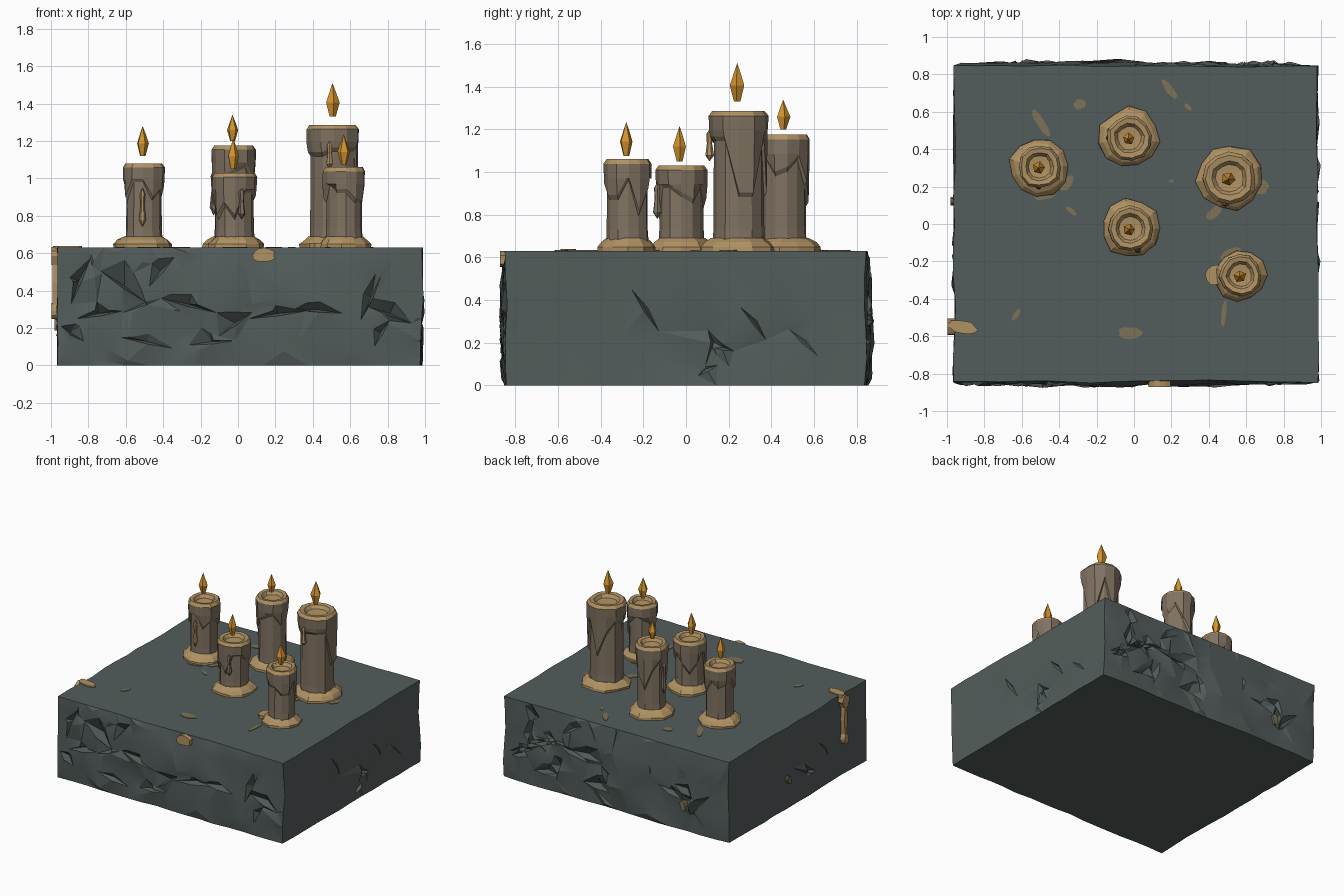
import bpy, bmesh, math, random
from mathutils import Vector, noise
from mathutils.geometry import delaunay_2d_cdt

if "Cube" in bpy.data.objects:
    bpy.data.objects.remove(bpy.data.objects["Cube"])

random.seed(7)
R = random.uniform
TOP = 0.63


def material(name, rgb):
    m = bpy.data.materials.new(name)
    m.diffuse_color = (*rgb, 1)
    m.use_nodes = True
    m.node_tree.nodes["Principled BSDF"].inputs["Base Color"].default_value = m.diffuse_color
    return m


STONE = material("dark_stone", (0.088, 0.111, 0.107))
BODY = material("candle_grey_tan", (0.215, 0.170, 0.120))
WAX = material("melted_wax", (0.43, 0.285, 0.125))
STAIN = material("thin_wax_stain", (0.21, 0.168, 0.092))
FLAME = material("flame_amber", (0.65, 0.29, 0.028))


def finish(name, bm, mats, rule=None):
    bmesh.ops.remove_doubles(bm, verts=bm.verts, dist=1e-4)
    bmesh.ops.recalc_face_normals(bm, faces=bm.faces)
    bm.normal_update()
    if rule:
        for f in bm.faces:
            f.material_index = rule(f)
    me = bpy.data.meshes.new(name)
    bm.to_mesh(me)
    bm.free()
    for m in mats:
        me.materials.append(m)
    ob = bpy.data.objects.new(name, me)
    bpy.context.collection.objects.link(ob)
    return ob


# ---- stone block: each wall is a chipped irregular triangulation ----
CX, HX, HY = 0.01, 0.972, 0.845


def wall(bm, place, W, V0, V1, nu, nv, count, rough, chips):
    """Chips are (u, v, angle, half length, width, depth) shards."""
    pts, depth, edges = [], [], []

    def add(u, v, d):
        pts.append(Vector((u, v)))
        depth.append(d)
        return len(pts) - 1

    for i in range(nu + 1):
        for j in range(nv + 1):
            if i in (0, nu) or j in (0, nv):
                add(-W + 2 * W * i / nu, V0 + (V1 - V0) * j / nv, 0)
    inside = lambda u, v: (max(-W + .025, min(W - .025, u)), max(V0 + .025, min(V1 - .025, v)))
    for _ in range(count):
        add(*inside(R(-W, W), R(V0, V1)), R(-rough, rough * .45))
    for (u, v, ang, hl, w, dep) in chips:
        a = math.radians(ang)
        t, n = Vector((math.cos(a), math.sin(a))), Vector((-math.sin(a), math.cos(a)))
        c = Vector((u, v))
        A = add(*inside(*(c - t * hl)), .005)
        B = add(*inside(*(c + t * hl)), .005)
        M = add(*inside(*(c - n * .006)), -.012)        # upper lip
        D = add(*inside(*(c + n * .008)), .0 + dep)     # deep crease
        F = add(*inside(*(c + n * w)), .004)            # far end of the shard
        edges += [(A, M), (M, B), (A, D), (D, B), (D, F)]
    vs, _, fs, orig, _, _ = delaunay_2d_cdt(pts, edges, [], 0, 1e-5, True)
    made = []
    for p, o in zip(vs, orig):
        q = Vector(place(p.x, p.y, depth[o[0]] if o else .015))
        off = noise.noise_vector(q * 4.3) * .016
        off.z = 0
        made.append(bm.verts.new(q + off))
    for f in fs:
        try:
            bm.faces.new([made[i] for i in f])
        except ValueError:
            pass


front_chips = [(-.85, .45, 70, .13, .06, .06), (-.62, .42, -35, .15, .09, .07), (-.5, .33, 20, .14, .08, .06),
               (-.42, .5, 50, .10, .07, .05), (-.27, .32, -15, .15, .06, .05), (-.75, .27, 10, .12, .07, .06),
               (-.9, .17, -30, .08, .06, .05), (-.02, .22, 35, .11, .08, .06), (.2, .27, 8, .15, .05, .05),
               (.42, .29, -5, .13, .05, .05), (.7, .36, 65, .13, .05, .05), (.8, .27, -20, .13, .07, .06),
               (.76, .17, 60, .08, .05, .04), (-.15, .12, 5, .13, .05, .03), (-.5, .12, -12, .14, .05, .03)]
back_chips = [(random.choice((R(-.85, -.1), R(-.85, .85))), R(.1, .53), R(-80, 80), R(.07, .15),
               R(.04, .09), R(.03, .07)) for _ in range(20)]
side_chips = [(-.19, .35, -55, .12, .02, .02), (.12, .2, -70, .06, .03, .025), (.32, .29, -50, .10, .02, .02),
              (.17, .17, -10, .05, .02, .02), (.55, .2, -45, .09, .02, .012), (.1, .07, 30, .05, .02, .012)]
bulge = lambda u, v: .016 * (1 - (u / HX) ** 4) * math.sin(math.pi * min(1, max(0, v / TOP))) ** .5

bm = bmesh.new()
NX, NY, NZ = 16, 12, 5
wall(bm, lambda u, v, d: (CX + u, -HY - bulge(u, v) + d, v), HX, 0, TOP, NX, NZ, 70, .014, front_chips)
wall(bm, lambda u, v, d: (CX - u, HY + bulge(u, v) - d, v), HX, 0, TOP, NX, NZ, 70, .014, back_chips)
wall(bm, lambda u, v, d: (CX + HX - d, u, v), HY, 0, TOP, NY, NZ, 16, .004, side_chips)
wall(bm, lambda u, v, d: (CX - HX + d, -u, v), HY, 0, TOP, NY, NZ, 16, .004, side_chips[1:4])
for z in (0, TOP):
    wall(bm, lambda u, v, d: (CX + u, v, z), HX, -HY, HY, NX, NY, 0, 0, [])
block = finish("stone_block", bm, [STONE])
bpy.context.view_layer.objects.active = block
block.select_set(True)
bpy.ops.object.shade_smooth_by_angle(angle=math.radians(18))


# ---- turned parts with uneven rings ----
def lathe(name, x, y, rings, n, jitter, mats, rule=None):
    """Each ring is (radius, z or list of z per side)."""
    bm = bmesh.new()
    start = R(0, 6.28)
    wobble = [1 + R(-jitter, jitter) for _ in range(n)]
    loops = []
    for r, z in rings:
        loop = []
        for i in range(n):
            a = start + 2 * math.pi * i / n
            rr = r * wobble[i] * (1 + R(-jitter, jitter) * .4)
            zz = z[i] if isinstance(z, list) else z
            loop.append(bm.verts.new((x + rr * math.cos(a), y + rr * math.sin(a), zz)))
        loops.append(loop)
    for lo, hi in zip(loops, loops[1:]):
        for i in range(n):
            k = (i + 1) % n
            bm.faces.new((lo[i], lo[k], hi[k], hi[i]))
    return finish(name, bm, mats, rule)


# ---- flat wax patches and solid drips ----
def patch(name, o, u, v, a, b, mat, thick=.004, back=.02):
    o, u, v = Vector(o), Vector(u).normalized(), Vector(v).normalized()
    n = u.cross(v)
    bm = bmesh.new()
    ring = []
    for i in range(12):
        t = 2 * math.pi * i / 12
        k = R(.85, 1.12)
        ring.append(o + u * a * k * math.cos(t) + v * b * k * math.sin(t))
    f = [bm.verts.new(p + n * thick) for p in ring]
    g = [bm.verts.new(p - n * back) for p in ring]
    bm.faces.new(f)
    bm.faces.new(g[::-1])
    for i in range(12):
        k = (i + 1) % 12
        bm.faces.new((f[i], g[i], g[k], f[k]))
    return finish(name, bm, [mat])


def drip(name, x, y, z0, z1, r, mat):
    h = z1 - z0
    lathe(name, x, y, [(0, z0), (r, z0 + .18 * h), (r * .6, z0 + .55 * h), (r * .8, z0 + .85 * h), (0, z1)],
          6, .1, [mat])


# ---- candles: position, radius, height, puddle radius, flame range ----
candles = {"left": (-.505, .305, .110, 1.08, .157, 1.12, 1.28),
           "back": (-.025, .46, .114, 1.175, .16, 1.20, 1.34),
           "tall": (.51, .245, .134, 1.285, .172, 1.33, 1.51),
           "middle": (-.02, -.025, .115, 1.03, .155, 1.05, 1.215),
           "right": (.57, -.275, .107, 1.06, .137, 1.075, 1.235)}
for key, (x, y, r, top, pr, f0, f1) in candles.items():
    n = 12
    h = top - TOP
    lip = [top - h * random.choice((.2, .24, .3, .34, .42, .6)) for _ in range(n)]
    lathe("candle_" + key, x, y,
          [(0, TOP), (r * .95, TOP), (r * .9, TOP + .1), (r * .89, [z - .01 for z in lip]),
           (r * 1.0, [z + .012 for z in lip]), (r * 1.05, top - .09), (r * 1.06, top - .022),
           (r * .93, top), (r * .70, top - .004), (r * .56, top - .028), (0, top - .034)],
          n, .05, [BODY, WAX], lambda f: 1 if f.normal.z > .35 else 0)
    lathe("wax_puddle_" + key, x, y,
          [(0, TOP - .01), (pr, TOP - .01), (pr * 1.0, TOP + .018), (pr * .86, TOP + .042),
           (r * .92, TOP + .06), (0, TOP + .06)], 11, .08, [WAX])
    fr = .033 * (1.12 if key == "tall" else 1)
    fh = f1 - f0
    lathe("flame_" + key, x - .005, y - .005,
          [(0, f0), (fr * .45, f0), (fr, f0 + .42 * fh), (fr * .5, f0 + .72 * fh), (0, f1)],
          5, .1, [FLAME])

# Runs of wax on the candles
drip("wax_run_left", -.51, .305 - .104, .74, .95, .018, WAX)
drip("wax_run_tall", .49, .245 - .135, 1.05, 1.2, .02, WAX)
drip("wax_run_back", -.13, .46, .8, 1.05, .02, BODY)
drip("wax_run_middle", .02, -.135, .78, .95, .02, BODY)
patch("puddle_lobe_right", (.45, -.27, TOP), (1, 0, 0), (0, 1, 0), .07, .06, WAX, .025)

# Stains on the top: x, y, half length, half width, angle
stains = [(-.50, .54, .09, .022, -58), (-.29, .64, .034, .027, 20), (.19, .72, .065, .02, -50),
          (.29, .625, .025, .013, -45), (.2, .23, .012, .01, 0), (-.335, .07, .035, .014, -40),
          (-.63, -.485, .042, .014, 55), (-.02, -.583, .065, .033, 0), (.48, -.48, .075, .014, 84),
          (.43, .06, .055, .025, 40), (-.36, .22, .05, .03, 50), (.52, -.16, .06, .03, 20),
          (.68, .2, .04, .04, 0), (-.48, .15, .06, .02, 10)]
for i, (x, y, a, b, ang) in enumerate(stains):
    c, s = math.cos(math.radians(ang)), math.sin(math.radians(ang))
    patch(f"top_stain_{i}", (x, y, TOP), (c, s, 0), (-s, c, 0), a, b, STAIN)

# Wax spilling over the left and front edges, small marks on the walls
patch("edge_spill_top", (-.915, -.55, TOP), (1, -.2, 0), (.2, 1, 0), .078, .036, WAX, .009)
patch("edge_spill_upper", (-.985, -.55, .585), (0, -1, 0), (0, 0, 1), .04, .05, WAX, .012, .04)
patch("edge_spill_run", (-.98, -.555, .44), (0, -1, 0), (0, 0, 1), .018, .17, WAX, .012, .04)
patch("edge_spill_tip", (-.98, -.555, .29), (0, -1, 0), (0, 0, 1), .025, .04, WAX, .018, .04)
patch("front_spill", (.14, -.866, .588), (1, 0, 0), (0, 0, 1), .06, .038, WAX, .006, .03)
patch("left_mark", (-.972, .12, .22), (0, -1, .5), (0, .5, 1), .02, .035, STAIN, .008)
patch("back_mark", (-.58, .866, .2), (-1, 0, .3), (.3, 0, 1), .022, .04, STAIN, .008, .03)
